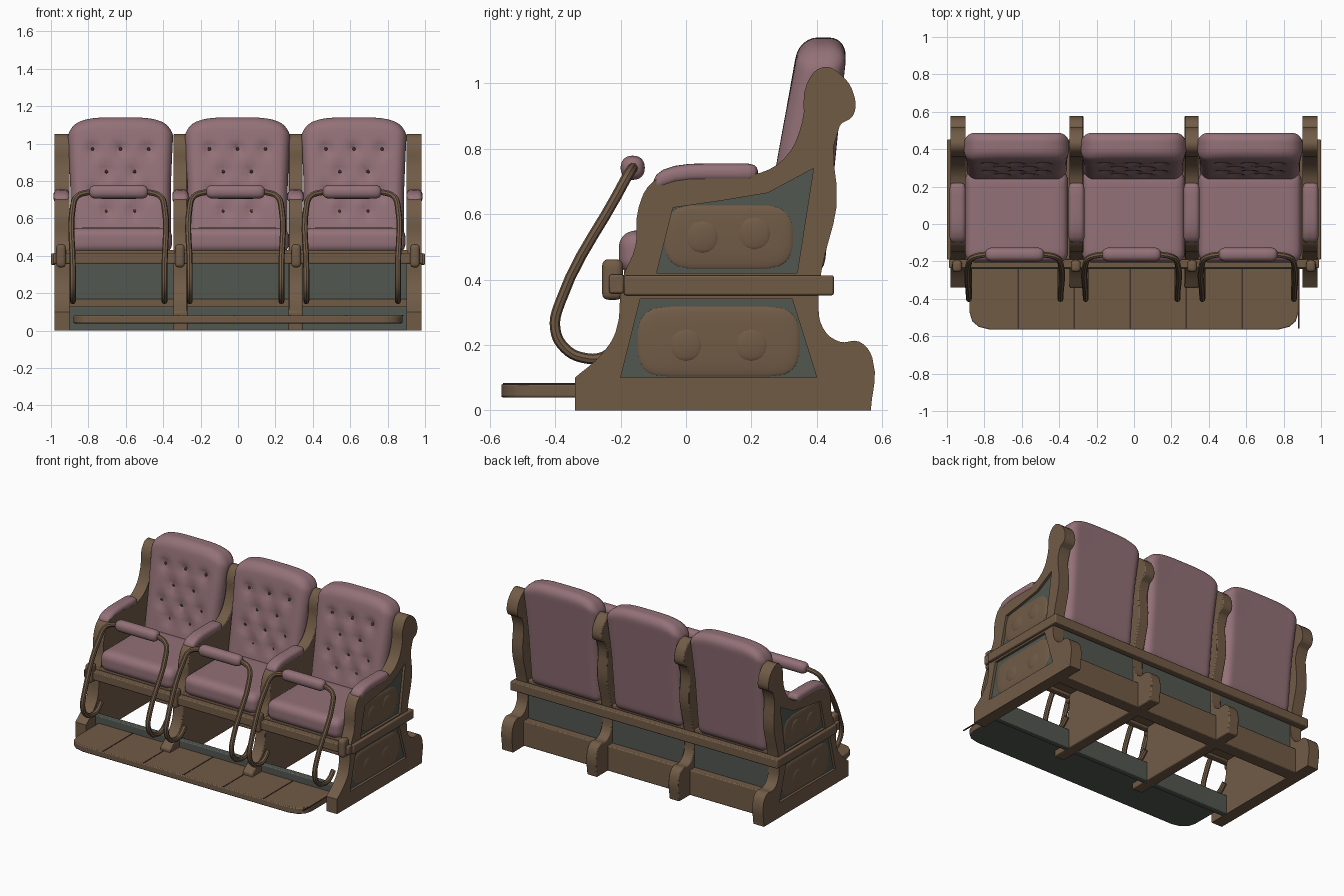
import bpy, bmesh, math
from mathutils import Matrix, Vector

if "Cube" in bpy.data.objects:
    bpy.data.objects.remove(bpy.data.objects["Cube"])

built = []


def material(name, rgb):
    m = bpy.data.materials.new(name)
    m.use_nodes = True
    m.diffuse_color = (*rgb, 1)
    m.node_tree.nodes["Principled BSDF"].inputs["Base Color"].default_value = (*rgb, 1)
    return m


WOOD = material("brown wood", (0.165, 0.105, 0.062))
DARK = material("dark brown", (0.05, 0.03, 0.022))
PINK = material("dusty pink fabric", (0.29, 0.165, 0.185))
TEAL = material("grey green paint", (0.085, 0.095, 0.08))

SIDE = Matrix(((0, 0, 1, 0), (1, 0, 0, 0), (0, 1, 0, 0), (0, 0, 0, 1)))  # outline in y, z
FLAT = Matrix.Identity(4)                                               # outline in x, y


def add(name, me, mat, bevel=0):
    me.materials.clear()
    me.materials.append(mat)
    o = bpy.data.objects.new(name, me)
    bpy.context.collection.objects.link(o)
    if bevel:
        b = o.modifiers.new("soft edges", "BEVEL")
        b.width, b.segments, b.limit_method = bevel, 2, "ANGLE"
        b.angle_limit = math.radians(40)
    built.append(o)
    return o


def curve_mesh(cu):
    """Turn a curve into a clean mesh."""
    tmp = bpy.data.objects.new("tmp", cu)
    bpy.context.collection.objects.link(tmp)
    bpy.context.view_layer.update()
    dg = bpy.context.evaluated_depsgraph_get()
    me = bpy.data.meshes.new_from_object(tmp.evaluated_get(dg))
    bpy.data.objects.remove(tmp)
    return me


def spline(cu, pts, sharp, closed=True):
    s = cu.splines.new("BEZIER")
    s.bezier_points.add(len(pts) - 1)
    s.use_cyclic_u = closed
    for i, (b, p) in enumerate(zip(s.bezier_points, pts)):
        b.co = (*p, 0)[:3]
        b.handle_left_type = b.handle_right_type = "VECTOR" if i < sharp else "AUTO"


def slab(name, outline, centre, thick, mat, sharp=99, holes=(), plane=SIDE, bevel=0.0):
    """Extruded outline, with optional holes, centred at a distance along its normal."""
    cu = bpy.data.curves.new(name, "CURVE")
    cu.dimensions, cu.fill_mode = "2D", "BOTH"
    cu.extrude, cu.resolution_u = thick / 2, 4
    spline(cu, outline, sharp)
    for h in holes:
        spline(cu, h, 99)
    me = curve_mesh(cu)
    me.transform(plane @ Matrix.Translation((0, 0, centre)))
    bm = bmesh.new()
    bm.from_mesh(me)
    bmesh.ops.remove_doubles(bm, verts=bm.verts, dist=0.0005)
    bmesh.ops.dissolve_limit(bm, angle_limit=0.01, verts=bm.verts, edges=bm.edges)
    bmesh.ops.recalc_face_normals(bm, faces=bm.faces)
    bm.to_mesh(me)
    bm.free()
    return add(name, me, mat, bevel)


def box(name, lo, hi, mat, bevel=0.006):
    lo, hi = Vector(lo), Vector(hi)
    bm = bmesh.new()
    bmesh.ops.create_cube(bm, size=1)
    for v in bm.verts:
        v.co = (lo + hi) / 2 + v.co * (hi - lo)
    me = bpy.data.meshes.new(name)
    bm.to_mesh(me)
    bm.free()
    return add(name, me, mat, bevel)


def pillow(name, centre, half, r, mat, cuts=9, shape=None, flat=1.0):
    """Rounded box; shape may move each point, flat squashes it along x."""
    bm = bmesh.new()
    bmesh.ops.create_cube(bm, size=2)
    bmesh.ops.subdivide_edges(bm, edges=bm.edges, cuts=cuts, use_grid_fill=True)
    for v in bm.verts:
        p = Vector([math.sin(c * math.pi / 2) * h for c, h in zip(v.co, half)])
        core = Vector([max(-(h - r), min(h - r, c)) for c, h in zip(p, half)])
        p = core + (p - core).normalized() * r
        p.x *= flat
        v.co = (shape(p) if shape else p) + Vector(centre)
    me = bpy.data.meshes.new(name)
    bm.to_mesh(me)
    bm.free()
    return add(name, me, mat)


# Side frames: two at the ends, two between the seats
PROFILE = [(-0.34, 0.1), (-0.34, 0), (0.565, 0), (0.57, 0.16), (0.53, 0.21), (0.47, 0.21),
           (0.42, 0.25), (0.405, 0.33), (0.415, 0.43), (0.46, 0.62), (0.47, 0.87), (0.51, 0.9),
           (0.515, 0.96), (0.47, 1.03), (0.42, 1.05), (0.37, 1.0), (0.355, 0.88), (0.3, 0.77),
           (0.2, 0.72), (0.0, 0.73), (-0.1, 0.7), (-0.145, 0.62), (-0.155, 0.5), (-0.195, 0.4),
           (-0.215, 0.24), (-0.26, 0.17)]
UPPER = [(-0.09, 0.42), (-0.04, 0.62), (0.1, 0.64), (0.25, 0.665), (0.39, 0.74), (0.365, 0.58),
         (0.34, 0.42)]
LOWER = [(-0.14, 0.34), (-0.2, 0.1), (0.4, 0.1), (0.325, 0.34)]

for side, s in (("left", 1), ("right", -1)):
    slab(f"end_frame_{side}", PROFILE, s * 0.93, 0.06, WOOD, sharp=3)
    slab(f"end_molding_{side}", PROFILE, s * 0.969, 0.022, WOOD, 3, (UPPER, LOWER))
    slab(f"upper_panel_{side}", UPPER, s * 0.96, 0.006, TEAL)
    slab(f"lower_panel_{side}", LOWER, s * 0.96, 0.006, TEAL)
    # Carved relief inside the panels
    pillow(f"upper_carving_{side}", (s * 0.96, 0.13, 0.53), (0.08, 0.2, 0.1), 0.08, WOOD, flat=0.15)
    pillow(f"lower_carving_{side}", (s * 0.96, 0.1, 0.21), (0.08, 0.25, 0.11), 0.08, WOOD, flat=0.15)
    for y, z in ((0.05, 0.53), (0.21, 0.54), (0.0, 0.2), (0.2, 0.2)):
        pillow(f"carved_boss_{side}", (s * 0.965, y, z), (0.055,) * 3, 0.055, WOOD, 5, flat=0.25)
    slab(f"middle_frame_{side}", PROFILE, s * 0.308, 0.075, WOOD, sharp=3, bevel=0.006)
    box(f"side_rail_{side}", (s * 0.987 - 0.013, -0.19, 0.352), (s * 0.987 + 0.013, 0.45, 0.413), WOOD)
    # Arm pads and front rail knobs
    for x in (0.943, 0.308):
        pillow(f"arm_pad_{side}", (s * x, 0.06, 0.727), (0.043, 0.16, 0.028), 0.026, PINK,
               shape=lambda p: p - Vector((0, 0, 0.035 * max(0, -p.y / 0.16) ** 3)))
        pillow(f"rail_knob_{side}", (s * (x + 0.003), -0.225, 0.4), (0.026, 0.032, 0.062), 0.02, WOOD)

# Long rails, beams and panels
box("front_rail", (-0.99, -0.235, 0.358), (0.99, -0.19, 0.415), WOOD)
box("rear_rail", (-1, 0.405, 0.352), (1, 0.452, 0.413), WOOD)
box("rear_beam", (-0.92, 0.36, 0), (0.92, 0.45, 0.17), WOOD)
box("rear_panel", (-0.92, 0.38, 0.15), (0.92, 0.4, 0.38), TEAL, 0)
box("front_riser", (-0.92, -0.24, 0), (0.92, -0.2, 0.13), TEAL)

# Footboard with plank seams and a painted underside
edge = [(0.88, -0.2), (0.88, -0.47), (0.865, -0.52), (0.83, -0.55), (0.77, -0.565)]
board = slab("footboard", edge + [(-x, y) for x, y in reversed(edge)], 0.06, 0.042, WOOD,
             plane=FLAT, bevel=0.006)
board.data.materials.append(TEAL)
for f in board.data.polygons:
    f.material_index = int(f.normal.z < -0.5)
for i in range(-2, 4):
    x = i * 0.3 - 0.02
    box("plank_seam", (x - 0.004, -0.56, 0.078), (x + 0.004, -0.24, 0.083), DARK, 0)

# Tufting pattern on a backrest, as offsets from its centre
BUTTONS = [(dx * 0.15, z) for z, row in ((0.97, (-1, 0, 1)), (0.85, (-0.5, 0.5)),
                                         (0.74, (-1, 0, 1)), (0.64, (-0.5, 0.5))) for dx in row]
BACK_Z, BACK_H = 0.77, 0.37


def front_y(z):
    return 0.335 - 0.18 * (1.08 - z)


def back_shape(p):
    """Lean, taper, arch the top and press in the buttons."""
    z = p.z + BACK_Z
    t = (p.y + 0.08) / 0.16
    front, rear = front_y(z), 0.488 - 0.1 * (1.08 - z)
    y = front + (rear - front) * t
    if t < 0.3:
        y += 0.03 * sum(math.exp(-((p.x - bx) ** 2 + (z - bz) ** 2) / 0.0009) for bx, bz in BUTTONS)
    up = max(0, p.z / BACK_H)
    arch = 0.06 * up ** 2 * abs(p.x / 0.28) ** 4
    return Vector((p.x * (0.95 + 0.05 * up), y, p.z - arch))


# Seats, each with a lap bar
BAR = [(0.245, -0.2, 0.21), (0.245, -0.25, 0.165), (0.245, -0.31, 0.16), (0.245, -0.37, 0.19),
       (0.245, -0.4, 0.25), (0.245, -0.385, 0.33), (0.245, -0.21, 0.66), (0.225, -0.18, 0.715),
       (0.17, -0.165, 0.738)]

for seat, cx in (("right", -0.628), ("middle", -0.003), ("left", 0.62)):
    pillow(f"backrest_{seat}", (cx, 0, BACK_Z), (0.283, 0.08, BACK_H), 0.06, PINK, 31, back_shape)
    for bx, bz in BUTTONS:
        pillow(f"button_{seat}", (cx + bx, front_y(bz) + 0.026, bz), (0.01,) * 3, 0.01, DARK, 3)
    pillow(f"seat_cushion_{seat}", (cx, 0.04, 0.482), (0.275, 0.245, 0.068), 0.05, PINK, 15)
    box(f"seat_base_{seat}", (cx - 0.29, -0.19, 0.37), (cx + 0.29, 0.4, 0.43), WOOD)
    bar_x = cx - 0.01
    cu = bpy.data.curves.new("lap_bar", "CURVE")
    cu.dimensions, cu.bevel_depth, cu.bevel_resolution = "3D", 0.016, 2
    cu.resolution_u, cu.use_fill_caps = 5, True
    path = BAR + [(-x, y, z) for x, y, z in reversed(BAR)]
    spline(cu, [(x + bar_x, y, z) for x, y, z in path], 0, closed=False)
    add(f"lap_bar_{seat}", curve_mesh(cu), WOOD)
    pillow(f"lap_bar_grip_{seat}", (bar_x, -0.163, 0.742), (0.158, 0.037, 0.037), 0.034, PINK)

# Smooth shading with sharp edges kept
bpy.ops.object.select_all(action="DESELECT")
for o in built:
    o.select_set(True)
bpy.context.view_layer.objects.active = built[0]
bpy.ops.object.shade_smooth_by_angle(angle=math.radians(40))
